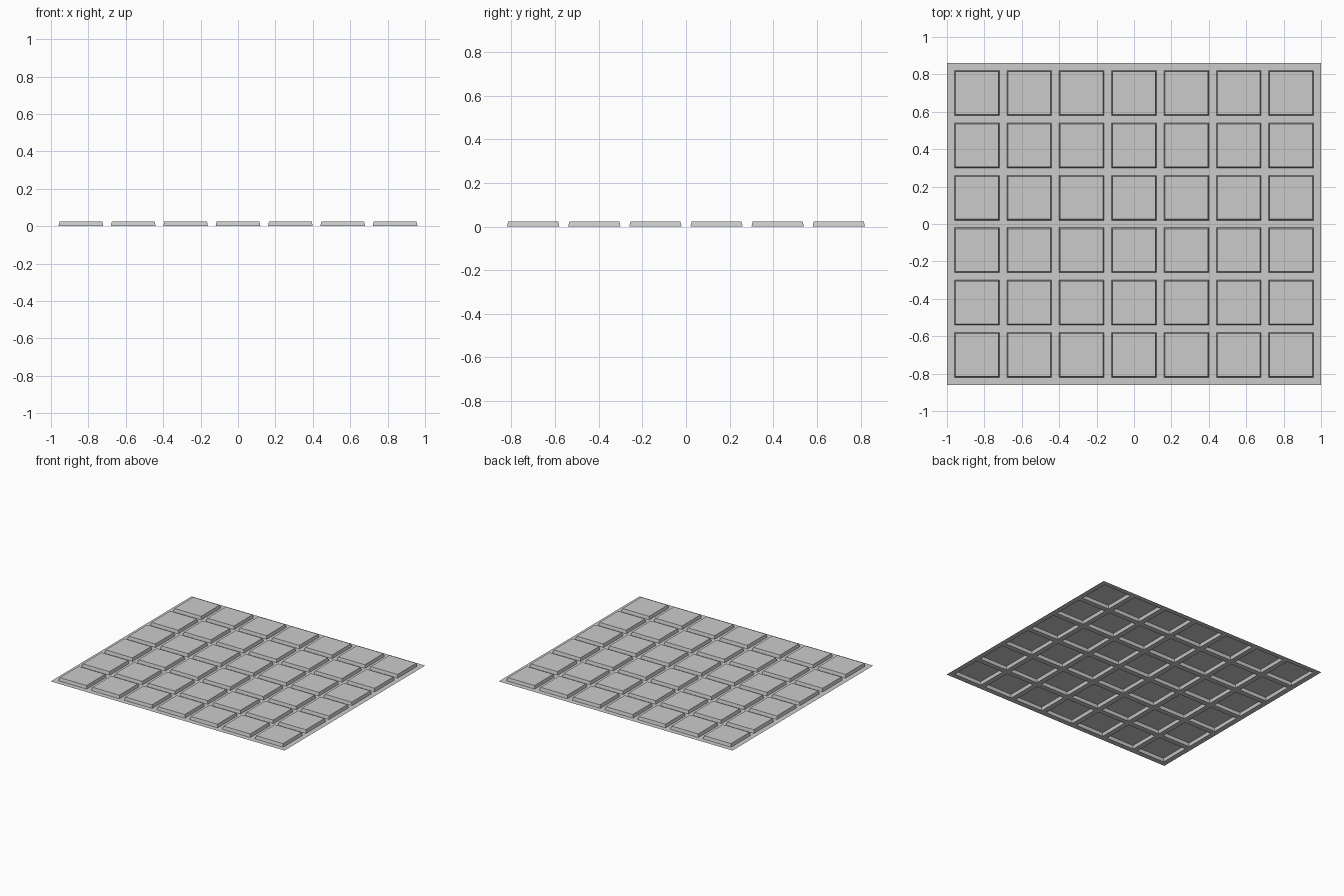
import bpy
import bmesh

cube = bpy.data.objects.get("Cube")
if cube:
    bpy.data.objects.remove(cube, do_unlink=True)

COLS, ROWS = 7, 6
PAD, GAP = 0.24, 0.04
HEIGHT, SLOPE = 0.024, 0.008

grey = bpy.data.materials.new("plain grey")
grey.use_nodes = True
colour = (0.6, 0.6, 0.6, 1)
grey.diffuse_color = colour
grey.node_tree.nodes["Principled BSDF"].inputs["Base Color"].default_value = colour


def grid_lines(count):
    """Edges of alternating gaps and pads, centred on zero."""
    pitch = PAD + GAP
    start = -(count * pitch + GAP) / 2
    lines = [start]
    for i in range(count):
        lines += [start + GAP + i * pitch, start + (i + 1) * pitch]
    return lines + [-start]


# Thin open sheet, divided into gap strips and pad squares
bm = bmesh.new()
verts = [[bm.verts.new((x, y, 0)) for x in grid_lines(COLS)] for y in grid_lines(ROWS)]
pads = []
for j in range(len(verts) - 1):
    for i in range(len(verts[0]) - 1):
        face = bm.faces.new((verts[j][i], verts[j][i + 1],
                             verts[j + 1][i + 1], verts[j + 1][i]))
        if i % 2 and j % 2:
            pads.append(face)
bm.normal_update()

# Raised pads with sloping sides, hollow underneath
bmesh.ops.inset_individual(bm, faces=pads, thickness=SLOPE, depth=0)
bmesh.ops.translate(bm, vec=(0, 0, HEIGHT),
                    verts=list({v for f in pads for v in f.verts}))

# Merge the flat surround
bmesh.ops.dissolve_limit(bm, angle_limit=0.01, verts=bm.verts[:], edges=bm.edges[:])
bmesh.ops.triangulate(bm, faces=[f for f in bm.faces if len(f.verts) > 4])

mesh = bpy.data.meshes.new("padded_sheet")
bm.to_mesh(mesh)
bm.free()
mesh.materials.append(grey)
sheet = bpy.data.objects.new("padded_sheet", mesh)
bpy.context.collection.objects.link(sheet)
